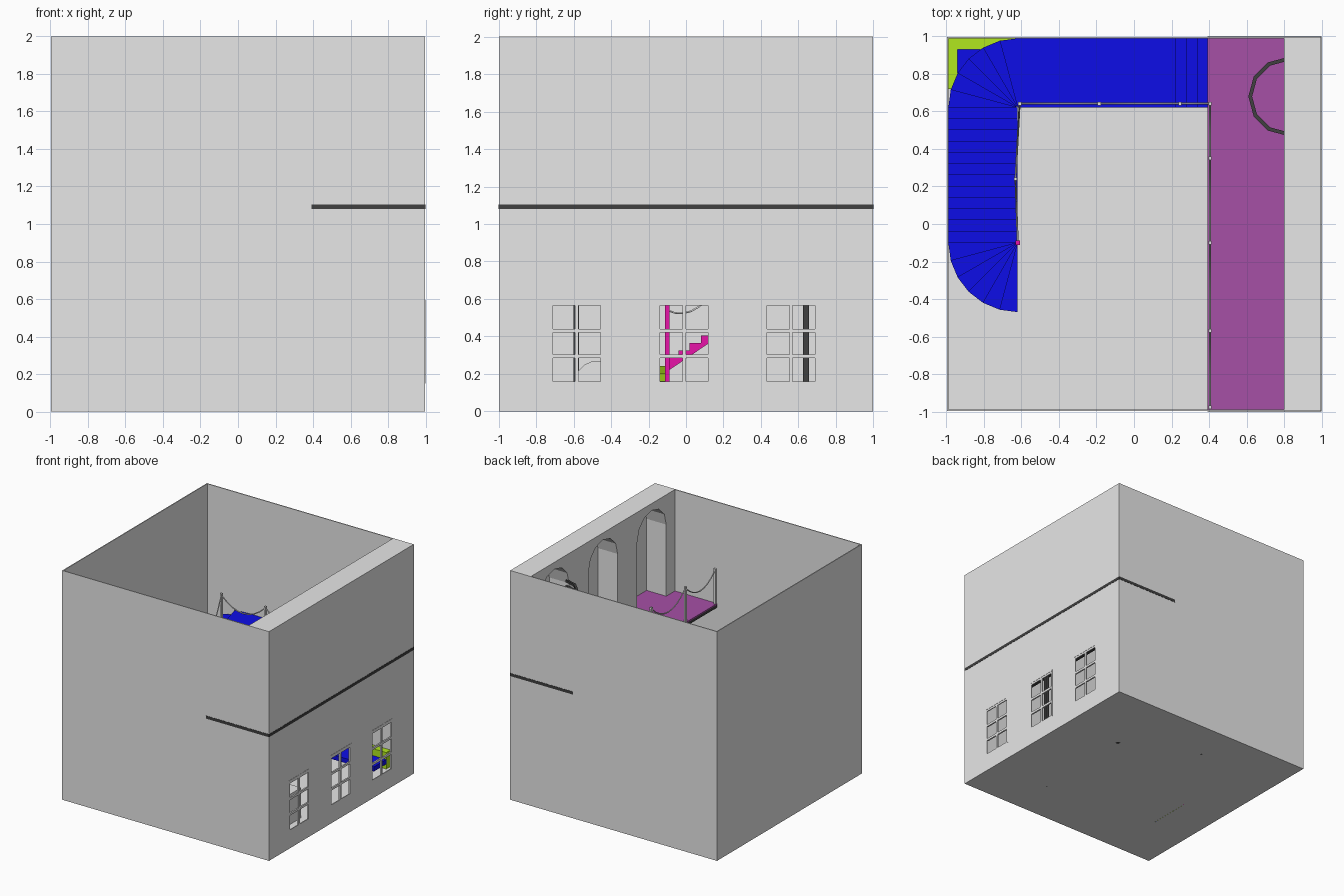
import bpy, bmesh, math
from mathutils import Vector

cube = bpy.data.objects.get("Cube")
if cube:
    bpy.data.objects.remove(cube, do_unlink=True)


def material(name, rgb):
    m = bpy.data.materials.new(name)
    m.use_nodes = True
    m.diffuse_color = (*rgb, 1)
    m.node_tree.nodes["Principled BSDF"].inputs["Base Color"].default_value = (*rgb, 1)
    return m


GREY = material("plaster_grey", (0.8, 0.8, 0.8))
DARK = material("dark_wood", (0.05, 0.05, 0.05))
PURPLE = material("purple_carpet", (0.38, 0.08, 0.38))
BLUE = material("blue_tread", (0.005, 0.005, 1.0))
MAGENTA = material("magenta_side", (0.87, 0.007, 0.43))
GREEN = material("lime_riser", (0.55, 1.0, 0.017))


def finish(name, bm, *mats):
    bmesh.ops.recalc_face_normals(bm, faces=bm.faces)
    me = bpy.data.meshes.new(name)
    bm.to_mesh(me)
    bm.free()
    for m in mats:
        me.materials.append(m)
    ob = bpy.data.objects.new(name, me)
    bpy.context.collection.objects.link(ob)
    return ob


def add_box(bm, lo, hi):
    vs = bmesh.ops.create_cube(bm, size=1)["verts"]
    for v in vs:
        v.co = Vector([(hi[i] if v.co[i] > 0 else lo[i]) for i in range(3)])


def boxes(name, mat, *pairs):
    bm = bmesh.new()
    for lo, hi in pairs:
        add_box(bm, lo, hi)
    return finish(name, bm, mat)


def prism(name, mat, points, offset):
    bm = bmesh.new()
    face = bm.faces.new([bm.verts.new(p) for p in points])
    new = bmesh.ops.extrude_face_region(bm, geom=[face])["geom"]
    bmesh.ops.translate(bm, vec=offset, verts=[g for g in new if isinstance(g, bmesh.types.BMVert)])
    return finish(name, bm, mat)


# Room shell
E, I = 0.998, 0.99
boxes("floor", GREY, ((-E, -E, 0), (E, E, 0.006)))
boxes("front_wall", GREY, ((-E, -E, 0), (E, -I, 2)))
boxes("back_wall", GREY, ((-E, I, 0), (E, E, 2)))
boxes("left_wall", GREY, ((-E, -E, 0), (-I, E, 2)))

# Window wall: solid strips around the three openings
WINDOWS = (-0.583, -0.01, 0.56)
HALF, SILL, HEAD = 0.128, 0.16, 0.565
strips = [((I, -E, 0), (E, E, SILL)), ((I, -E, HEAD), (E, E, 2))]
edges = [-E] + [c + s * HALF for c in WINDOWS for s in (-1, 1)] + [E]
for a, b in zip(edges[::2], edges[1::2]):
    strips.append(((I, a, SILL), (E, b, HEAD)))
boxes("window_wall", GREY, *strips)

# Window bars and trim
for n, c in enumerate(WINDOWS):
    bars = [((0.985, c - 0.009, SILL), (E, c + 0.009, HEAD))]
    for k in (1, 2):
        z = SILL + (HEAD - SILL) * k / 3
        bars.append(((0.985, c - HALF, z - 0.01), (E, c + HALF, z + 0.01)))
    bars.append(((0.98, c - 0.14, 0.582), (1, c + 0.145, 0.594)))
    bars.append(((0.98, c + 0.135, 0.15), (1, c + 0.145, 0.594)))
    boxes(f"window_frame_{n + 1}", GREY, *bars)

# Thick upper wall with arched niches
DECK = 1.115
outline = [(0.8, -I, 2), (0.8, -I, DECK)]
for c in (-0.67, 0, 0.67):
    outline.append((0.8, c - 0.2, DECK))
    for k in range(7):
        a = math.pi * (1 - k / 6)
        outline.append((0.8, c + 0.2 * math.cos(a), 1.74 + 0.2 * math.sin(a)))
    outline.append((0.8, c + 0.2, DECK))
outline += [(0.8, I, DECK), (0.8, I, 2)]
prism("niche_wall", GREY, outline, (0.192, 0, 0))

# Mezzanine
boxes("mezzanine_slab", DARK, ((0.392, -1, 1.08), (1, 1, 1.105)))
boxes("mezzanine_carpet", PURPLE, ((0.392, -I, 1.105), (I, I, DECK)))

# Half ring projecting from the last niche
bm = bmesh.new()
for z in (1.70, 1.75):
    for k in range(6):
        quad = []
        for r, j in ((0.19, k), (0.21, k), (0.21, k + 1), (0.19, k + 1)):
            a = math.pi * (0.5 + j / 6)
            quad.append(bm.verts.new((0.82 + r * math.cos(a), 0.68 + r * math.sin(a), z)))
        f = bm.faces.new(quad)
        new = bmesh.ops.extrude_face_region(bm, geom=[f])["geom"]
        bmesh.ops.translate(bm, vec=(0, 0, 0.02), verts=[g for g in new if isinstance(g, bmesh.types.BMVert)])
finish("niche_ring", bm, DARK)

# Staircase: every step is a wedge with a sloping underside
RISE = 0.0406
stairs = bmesh.new()


def step(in_a, out_a, in_b, out_b, z, rise=RISE):
    low = max(z - rise - 0.03, -0.001)
    back = max(z - 0.03, low)
    corners = [in_a, out_a, out_b, in_b]
    top = [stairs.verts.new((*p, z)) for p in corners]
    bot = [stairs.verts.new((*p, h)) for p, h in zip(corners, (low, low, back, back))]
    stairs.faces.new(top).material_index = 0
    stairs.faces.new(bot[::-1]).material_index = 0
    for i in range(4):
        j = (i + 1) % 4
        f = stairs.faces.new((top[i], bot[i], bot[j], top[j]))
        f.material_index = 2 if i == 0 else 1


def winder(cx, cy, start, z0):
    for k in range(6):
        pts = []
        for j in (k, k + 1):
            a = math.radians(start - 15 * j)
            d = (math.cos(a), math.sin(a))
            pts += [(cx + 0.008 * d[0], cy + 0.008 * d[1]), (cx + 0.37 * d[0], cy + 0.37 * d[1])]
        step(*pts, z0 + RISE * (k + 1))


X, Y0, Y1 = -0.62, -0.1, 0.62
winder(X, Y0, 270, 0)
run = (Y1 - Y0) / 12
for k in range(12):
    y = Y0 + run * k
    step((X, y), (-I, y), (X, y + run), (-I, y + run), RISE * (k + 7))
winder(X, Y1, 180, RISE * 18)
LAND = RISE * 24
step((X, Y1), (X, I), (0.22, Y1), (0.22, I), LAND, 0.005)
for k in range(3):
    x = 0.22 + 0.058 * k
    step((x, Y1), (x, I), (x + 0.058, Y1), (x + 0.058, I), LAND + 0.035 * (k + 1))
finish("staircase", stairs, BLUE, MAGENTA, GREEN)


# Posts below the mezzanine and landing
def post(name, mat, x, y, z0, z1, w):
    boxes(name, mat, ((x - w, y - w, z0), (x + w, y + w, z1)))


for n, (x, y, top) in enumerate(((0.46, -0.585, 1.08), (0.46, 0.34, 1.08), (-0.185, 0.64, 0.945))):
    post(f"support_post_{n + 1}", DARK, x, y, 0, top, 0.015)
post("newel_post", MAGENTA, X, Y0, 0, 0.58, 0.011)

# Railing posts with sagging ropes
RAIL = [(X, Y0, 0.25), (-0.632, 0.24, 0.5), (-0.61, 0.642, LAND), (-0.185, 0.642, LAND),
        (0.245, 0.642, LAND + 0.035), (0.405, 0.642, DECK), (0.405, 0.35, DECK),
        (0.405, -0.1, DECK), (0.405, -0.57, DECK), (0.405, -0.978, DECK)]
for n, (x, y, z) in enumerate(RAIL[1:]):
    post(f"rail_post_{n + 1}", GREY, x, y, z, z + 0.305, 0.009)
curve = bpy.data.curves.new("rail_rope", "CURVE")
curve.dimensions = "3D"
curve.bevel_depth = 0.005
curve.bevel_resolution = 1
for a, b in zip(RAIL, RAIL[1:]):
    a, b = Vector(a), Vector(b)
    sp = curve.splines.new("POLY")
    sp.points.add(8)
    for k, p in enumerate(sp.points):
        t = k / 8
        q = a.lerp(b, t)
        p.co = (q.x, q.y, q.z + 0.29 - 0.25 * (b - a).length * 4 * t * (1 - t), 1)
rope = bpy.data.objects.new("rail_rope", curve)
curve.materials.append(GREY)
bpy.context.collection.objects.link(rope)

# Corner bench under the stairs
boxes("bench_seat", BLUE, ((-0.94, 0.76, 0.05), (0.78, 0.93, 0.09)))
boxes("bench_back", GREEN, ((-I, 0.93, 0.006), (0.78, I, 0.15)), ((-I, 0.72, 0.006), (-0.94, I, 0.15)))

# Low rounded seat by the first window
prism("lounge_seat", GREY, [(0.55, -0.58, 0.006), (0.55, -0.58, 0.21), (0.55, -0.54, 0.25),
      (0.55, -0.5, 0.268), (0.55, -0.2, 0.268), (0.55, -0.2, 0.006)], (0.2, 0, 0))
